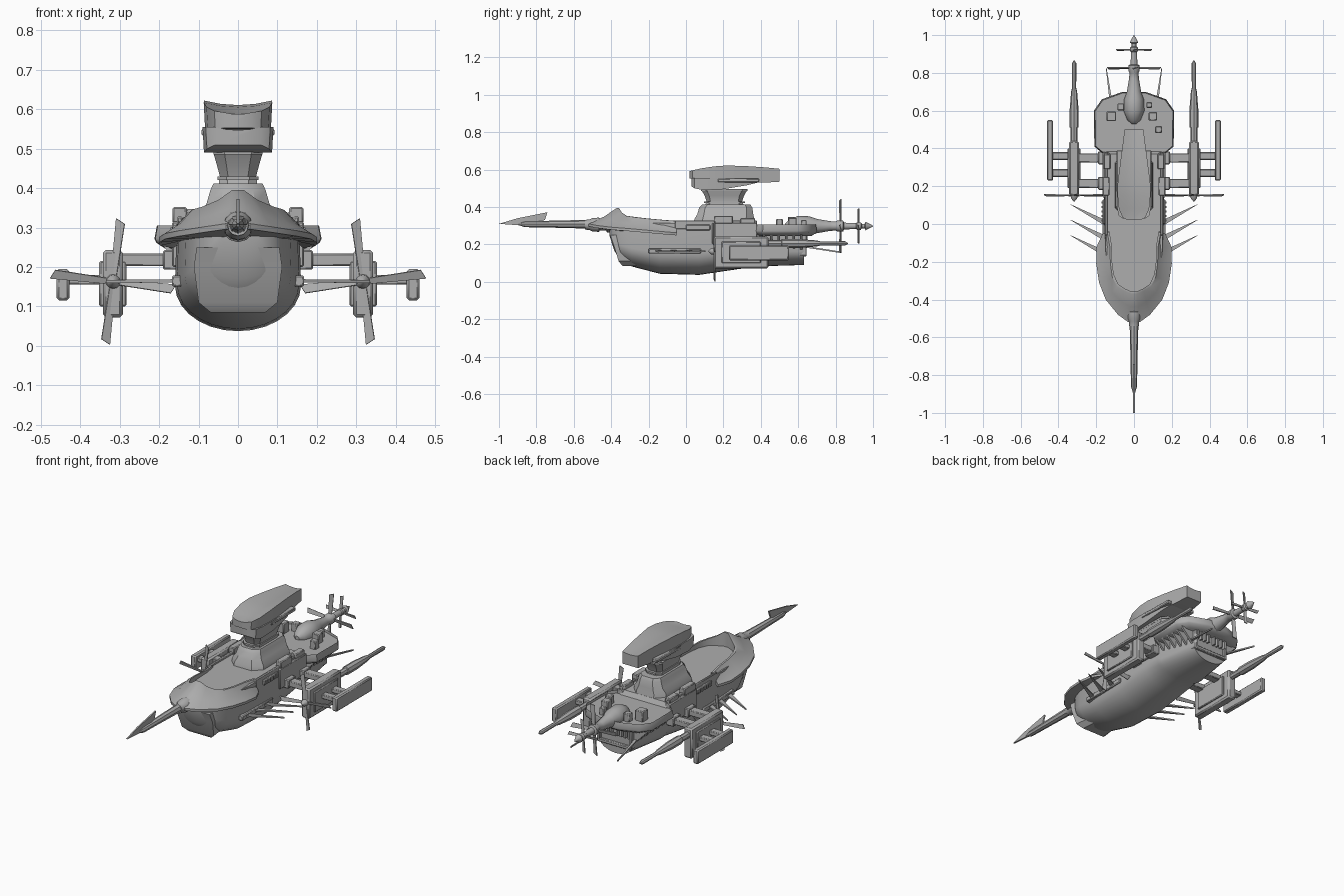
import bpy, bmesh, math
from mathutils import Matrix, Vector

cube = bpy.data.objects.get("Cube")
if cube:
    bpy.data.objects.remove(cube)

grey = bpy.data.materials.new("hull grey")
grey.use_nodes = True
grey.diffuse_color = (0.42, 0.42, 0.42, 1)
grey.node_tree.nodes["Principled BSDF"].inputs["Base Color"].default_value = (0.42, 0.42, 0.42, 1)


def finish(name, bm, mirror=False, bevel=0):
    bmesh.ops.recalc_face_normals(bm, faces=bm.faces)
    mesh = bpy.data.meshes.new(name)
    bm.to_mesh(mesh)
    bm.free()
    ob = bpy.data.objects.new(name, mesh)
    bpy.context.collection.objects.link(ob)
    mesh.materials.append(grey)
    if bevel:
        mod = ob.modifiers.new("Bevel", "BEVEL")
        mod.width, mod.segments = bevel, 1
    if mirror:
        ob.modifiers.new("Mirror", "MIRROR").use_mirror_merge = False
    bpy.ops.object.select_all(action="DESELECT")
    ob.select_set(True)
    bpy.context.view_layer.objects.active = ob
    bpy.ops.object.shade_smooth_by_angle(angle=math.radians(35))
    return ob


def skin(bm, rings, closed=True, caps=True):
    rows = [[bm.verts.new(p) for p in r] for r in rings]
    n = len(rows[0])
    for a, b in zip(rows, rows[1:]):
        for i in range(n if closed else n - 1):
            j = (i + 1) % n
            bm.faces.new((a[i], a[j], b[j], b[i]))
    if caps:
        bm.faces.new(rows[0])
        bm.faces.new(rows[-1])


def loft(name, rings, **kw):
    bm = bmesh.new()
    skin(bm, rings)
    return finish(name, bm, **kw)


def box(name, x, y, z, mirror=False, bevel=0.004):
    return loft(name, [[(x[0], y[0], h), (x[1], y[0], h), (x[1], y[1], h), (x[0], y[1], h)]
                       for h in z], mirror=mirror, bevel=bevel)


def lathe(name, profile, x=0, z=0, sides=12, mirror=False, flat=1):
    rings = [[(x + r * math.cos(k * math.tau / sides), y, z + flat * r * math.sin(k * math.tau / sides))
              for k in range(sides)] for y, r in profile]
    return loft(name, rings, mirror=mirror)


def rod(name, a, b, w0, w1, h, mirror=True):
    # Flat tapering bar between two points
    a, b = Vector(a), Vector(b)
    side = (b - a).cross(Vector((0, 0, 1))).normalized()
    up = side.cross(b - a).normalized() * h
    return loft(name, [[p + side * w + up, p - side * w + up, p - side * w - up, p + side * w - up]
                       for p, w in ((a, w0), (b, w1))], mirror=mirror)


def propeller(name, centre, radius, phase, root, tip, mirror=False):
    bm = bmesh.new()
    for k in range(4):
        m = (Matrix.Translation(centre) @ Matrix.Rotation(math.radians(phase + 90 * k), 4, "Y")
             @ Matrix.Rotation(math.radians(18), 4, "Z"))
        skin(bm, [[m @ Vector(p) for p in ((-w, -.0025, h), (w, -.0025, h + s), (w, .0025, h + s), (-w, .0025, h))]
                  for h, w, s in ((0, root, 0), (radius * .93, tip, radius * .07))])
    finish(name, bm, mirror=mirror)


# Hull: rounded belly with upright sides
def hull_ring(y, w, low, high):
    mid = low + (high - low) * 0.42
    arc = [(w * math.cos(a), y, mid - (mid - low) * math.sin(a))
           for a in (math.pi * k / 14 for k in range(15))]
    return [(w * .97, y, high)] + arc + [(-w * .97, y, high)]


loft("hull", [hull_ring(*s) for s in (
    (-.41, .05, .25, .31), (-.385, .095, .17, .315), (-.35, .115, .11, .315), (-.29, .135, .082, .315),
    (-.14, .155, .043, .315), (.07, .16, .037, .315), (.28, .155, .068, .315),
    (.37, .15, .08, .315), (.4, .148, .083, .265), (.63, .11, .09, .265))])
loft("ram_plate", [[(-w, y, z), (w, y, z), (w * .9, y + .08, z), (-w * .9, y + .08, z)]
                   for w, y, z in ((.07, -.34, .085), (.1, -.36, .11), (.112, -.388, .2), (.105, -.405, .25))])

# Flared bow cowl rising to a crest
outer = [(.165, -.05, .262), (.198, -.12, .268), (.2, -.21, .276), (.185, -.31, .285),
         (.15, -.4, .292), (.085, -.48, .302), (.03, -.52, .31)]
inner = [(.14, -.05, .325), (.128, -.12, .33), (.125, -.21, .338), (.115, -.28, .346),
         (.09, -.33, .353), (.05, -.355, .37), (.015, -.37, .395)]
rings = []
for (ox, oy, oz), (ix, iy, iz) in zip(outer, inner):
    rings.append([(ox, oy, oz - .014), (ox, oy, oz), (ox * .45 + ix * .55, oy * .45 + iy * .55, oz * .45 + iz * .55 - .008),
                  (ix, iy, iz), (ix * .93, iy + .012, iz), (ix * .93, iy + .012, .28), (ix, iy, .27)])
rings += [[(-x, y, z) for x, y, z in r] for r in reversed(rings)]
loft("bow_cowl", rings)

# Bow spear with barbed blade
lathe("spear_socket", [(-.36, .04), (-.42, .042), (-.43, .03), (-.46, .03), (-.465, .038),
                       (-.5, .036), (-.515, .028), (-.54, .026)], z=.305)
lathe("spear_shaft", [(-.5, .024), (-.7, .019), (-.86, .016), (-.9, .004)], z=.308, sides=8)
loft("spear_blade", [[(x, y, z) for y, z in ((-1, .31), (-.9, .34), (-.74, .372), (-.755, .33), (-.86, .3))]
                     for x in (-.004, .004)])


# Rear deck with sunken floor
half = [(.15, .36), (.21, .41), (.212, .6), (.17, .66), (.06, .7)]
plan = half + [(-x, y) for x, y in reversed(half)]
bm = bmesh.new()
skin(bm, [[(x * s, (y - .5) * s + .5, z) for x, y in plan]
          for s, z in ((.86, .245), (.98, .262), (1, .272), (.97, .305))])
top = max(bm.faces, key=lambda f: f.calc_center_median().z)
bmesh.ops.inset_region(bm, faces=[top], thickness=.022)
bmesh.ops.translate(bm, verts=top.verts, vec=(0, 0, -.015))
finish("rear_deck", bm)

# Ribs beneath the rear deck and the stern frame
for k in range(6):
    y = .41 + k * .04
    loft(f"deck_rib_{k}", [[(.1, y + d, .25), (.19, y + d, .252), (.17, y + d, .232), (.1, y + d, .16)]
                           for d in (0, .012)], mirror=True)
for k in range(4):
    x = .015 + k * .024
    box(f"stern_post_{k}", (x, x + .01), (.6, .65), (.2, .25), True, 0)
box("stern_sill", (-.105, .105), (.61, .645), (.135, .155))
box("stern_jamb", (.09, .11), (.6, .645), (.14, .25), True)
rod("stern_spike", (.118, .62, .19), (.147, .825, .158), .008, .002, .004)

# Bulwarks, side panels and oar slots
box("bulwark", (.14, .155), (-.06, .38), (.28, .328), True)
box("side_housing", (.13, .167), (.14, .38), (.2, .315), True)
box("side_locker", (.13, .166), (.15, .25), (.31, .352), True)
box("rear_locker", (.125, .16), (.29, .37), (.31, .34), True)
box("side_window_frame", (.14, .166), (0, .13), (.275, .305), True)
box("oar_rail", (.14, .168), (-.2, .08), (.15, .178), True)
for k in range(5):
    y = .012 + k * .024
    box(f"window_bar_{k}", (.15, .171), (y, y + .012), (.281, .3), True, 0)
for k in range(3):
    y = .015 - .082 * k
    rod(f"oar_blade_{k}", (.15, y - .01, .165), (.335, y + .088, .163), .014, .001, .004)

# Tower: base, neck and head
def tower_ring(z, w, y0, y1):
    c = w * .45
    return [(-w, y0 + c, z), (-w + c, y0, z), (w - c, y0, z), (w, y0 + c, z),
            (w, y1 - c, z), (w - c, y1, z), (-w + c, y1, z), (-w, y1 - c, z)]


loft("tower_base", [tower_ring(*r) for r in ((.31, .1, .04, .37), (.335, .098, .045, .365), (.36, .08, .06, .36),
                                           (.395, .07, .07, .355), (.412, .062, .085, .345))])
loft("tower_neck", [tower_ring(*r) for r in ((.405, .05, .1, .31), (.43, .046, .11, .3), (.46, .054, .1, .31),
                                           (.495, .064, .08, .33))])
for k, z in enumerate((.42, .485)):
    w = .052 + k * .01
    loft(f"neck_band_{k}", [tower_ring(h, w, .095 - k * .015, .315 + k * .015) for h in (z, z + .01)])


def head_ring(y, w, low, high):
    dish = w * .13
    return [(-w, y, high), (-w * .5, y, high - dish * .75), (0, y, high - dish), (w * .5, y, high - dish * .75),
            (w, y, high), (w * .96, y, low), (-w * .96, y, low)]


loft("head_lower", [head_ring(*r) for r in ((.03, .06, .51, .555), (.045, .082, .5, .555), (.09, .09, .49, .555),
                                          (.2, .09, .495, .555), (.33, .082, .517, .55), (.4, .06, .535, .55))])
loft("head_upper", [head_ring(*r) for r in ((.02, .035, .553, .592), (.035, .06, .55, .596), (.08, .08, .55, .606),
                                          (.15, .087, .55, .617), (.22, .086, .55, .622), (.33, .072, .532, .618),
                                          (.42, .06, .53, .612), (.5, .05, .535, .604))])
box("head_cheek", (.06, .092), (.17, .39), (.532, .552), True)

# Stern drive shaft and its two propellers
lathe("drive_shaft", [(.53, .012), (.55, .035), (.6, .055), (.66, .052), (.7, .038), (.77, .026), (.8, .024),
                      (.81, .03), (.84, .03), (.845, .018), (.91, .016), (.915, .02), (.935, .02), (.94, .012),
                      (.955, .012), (.96, .023), (1, .002)], z=.298)
propeller("main_propeller", (0, .825, .298), .145, 4, .008, .013)
propeller("tail_propeller", (0, .922, .298), .095, 4, .006, .009)

# Deck fittings
for k, (x, y, s) in enumerate(((.1, .57, .022), (-.12, .57, .025), (.13, .5, .018), (-.07, .62, .018), (.08, .63, .015))):
    box(f"deck_crate_{k}", (x - s, x + s), (y - s, y + s), (.285, .305 + s * 1.7))

# Side engines: pod, spear, propeller, struts and outer fin
box("engine_pod", (.292, .343), (.15, .44), (.072, .243), True, .008)
box("pod_cheek", (.283, .352), (.19, .4), (.1, .215), True)
lathe("engine_hub", [(.12, .003), (.135, .016), (.16, .02), (.2, .02)], x=.317, z=.163, mirror=True)
propeller("engine_propeller", (.317, .152, .163), .16, -7, .007, .012, mirror=True)
lathe("engine_spear", [(.4, .018), (.51, .018), (.512, .024), (.6, .024), (.7, .016), (.72, .011), (.85, .012), (.865, .003)],
      x=.317, z=.205, sides=8, mirror=True)
for k, (y, z) in enumerate(((.215, .218), (.35, .218))):
    box(f"engine_strut_{k}", (.13, .3), (y - .024, y + .024), (z - .016, z + .016), True)
    box(f"strut_foot_{k}", (.13, .19), (y - .034, y + .034), (z - .025, z + .025), True)
for k, y in enumerate((.27, .36)):
    box(f"fin_strut_{k}", (.33, .44), (y - .02, y + .02), (.155, .18), True)
box("outer_fin", (.428, .46), (.23, .55), (.115, .195), True, .006)
